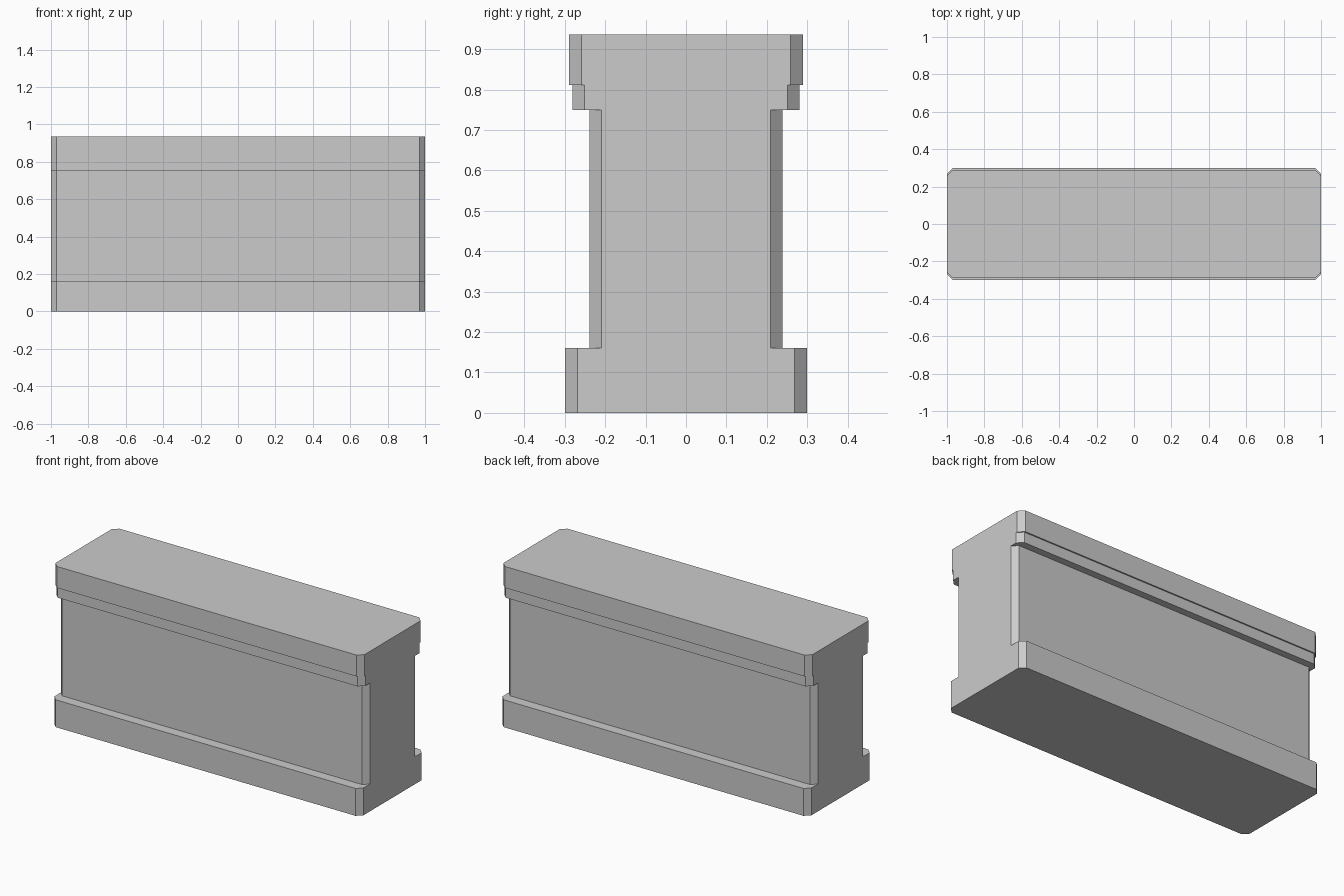
import bpy
import bmesh

cube = bpy.data.objects.get("Cube")
if cube:
    bpy.data.objects.remove(cube, do_unlink=True)

stone = bpy.data.materials.new("grey stone")
stone.use_nodes = True
GREY = (0.6, 0.6, 0.6, 1)
stone.diffuse_color = GREY
stone.node_tree.nodes["Principled BSDF"].inputs["Base Color"].default_value = GREY


def chamfered_block(name, half_depth, bottom, top, cut=0.03):
    """Full-length block whose four upright corners are chamfered."""
    x, y = 1.0, half_depth
    outline = [(x, y - cut), (x - cut, y), (cut - x, y), (-x, y - cut),
               (-x, cut - y), (cut - x, -y), (x - cut, -y), (x, cut - y)]
    bm = bmesh.new()
    face = bm.faces.new([bm.verts.new((px, py, bottom)) for px, py in outline])
    grown = bmesh.ops.extrude_face_region(bm, geom=[face], use_keep_orig=True)
    upper = [v for v in grown["geom"] if isinstance(v, bmesh.types.BMVert)]
    bmesh.ops.translate(bm, verts=upper, vec=(0, 0, top - bottom))
    bmesh.ops.recalc_face_normals(bm, faces=bm.faces)
    mesh = bpy.data.meshes.new(name)
    bm.to_mesh(mesh)
    bm.free()
    mesh.materials.append(stone)
    obj = bpy.data.objects.new(name, mesh)
    bpy.context.collection.objects.link(obj)
    return obj


# Plinth, wall and the two-step coping, from the ground up
chamfered_block("base_plinth", 0.299, 0.0, 0.16)
chamfered_block("wall_body", 0.239, 0.16, 0.75)
chamfered_block("lower_moulding", 0.281, 0.75, 0.811)
chamfered_block("top_coping", 0.289, 0.811, 0.936)
